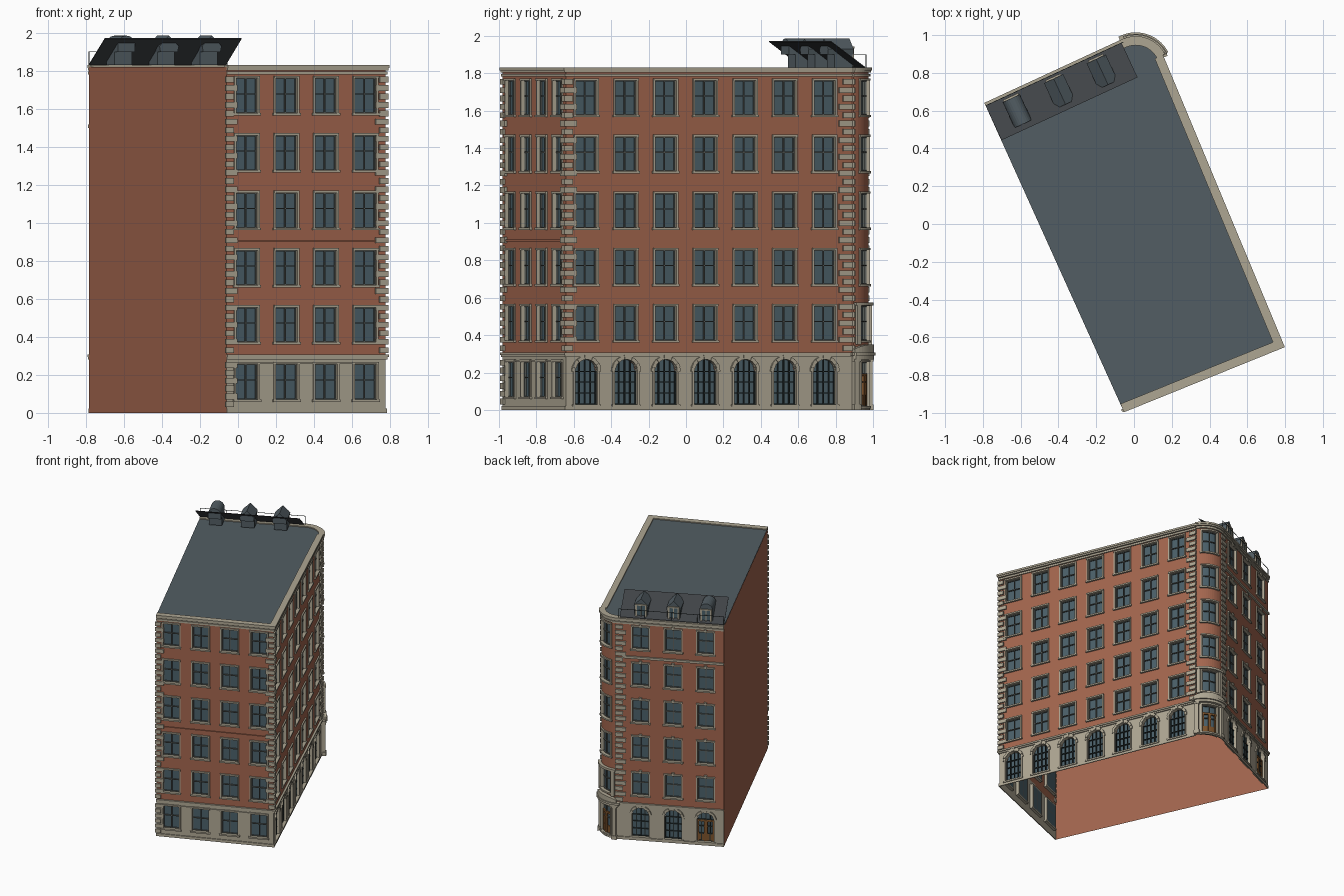
import bpy, bmesh, math
from mathutils import Vector as V

if "Cube" in bpy.data.objects:
    bpy.data.objects.remove(bpy.data.objects["Cube"])

MATS = {'brick': (.36, .13, .075), 'stone': (.42, .38, .29), 'roof': (.085, .11, .125), 'glass': (.07, .115, .14),
        'frame': (.10, .11, .10), 'dark': (.02, .03, .03), 'slate': (.05, .055, .06), 'wood': (.2, .085, .025)}
mats = {}
for k, c in MATS.items():
    mats[k] = bpy.data.materials.new(k)
    mats[k].diffuse_color = (*c, 1)

# Footprint: D -> rounded corner C -> B -> A (street sides), A -> D is the blank party wall
A, B, C, D = V((-.06, -.98)), V((.775, -.642)), V((.08, 1.025)), V((-.785, .625))
T = .15
d1, d2, d3 = (C - D).normalized(), (B - C).normalized(), (A - B).normalized()
left = lambda d: V((-d.y, d.x))
turn = d1.angle(d2)
R = T / math.tan((math.pi - turn) / 2) if turn else T
L0 = (C - D).length - T
L1 = L0 + R * turn
SB = L1 + (B - C).length - T
LB = (A - B).length
cen = D + d1 * L0 - left(d1) * R
a0 = math.atan2(left(d1).y, left(d1).x)
NARC = 16


def street(s, o):
    if s <= L0:
        return D + d1 * s + left(d1) * o
    if s >= L1:
        return B - d2 * (SB - s) + left(d2) * o
    a = a0 - (s - L0) / R
    return cen + V((math.cos(a), math.sin(a))) * (R + o)


def back(s, o):
    return B + d3 * s + left(d3) * o


def pt(f, s, o, z):
    p = f(s, o)
    return (p.x, p.y, z)


parts = {}


def face(name, mat, pts):
    bm = parts.setdefault(name, (bmesh.new(), mat))[0]
    bm.faces.new([bm.verts.new(p) for p in pts])


def splits(f, s0, s1, n=1):
    ss = {s0 + (s1 - s0) * i / n for i in range(n + 1)}
    if f is street:
        ss |= {s for s in (L0 + (L1 - L0) * i / NARC for i in range(NARC + 1)) if s0 + 1e-4 < s < s1 - 1e-4}
    return sorted(ss)


def box(name, mat, f, s0, s1, o0, o1, z0, z1, n=1):
    """Block in wall coordinates; z1 may be a function of s; bends round the corner."""
    top = z1 if callable(z1) else (lambda s: z1)
    ss = splits(f, s0, s1, n)
    rings = [[pt(f, s, o0, z0), pt(f, s, o1, z0), pt(f, s, o1, top(s)), pt(f, s, o0, top(s))] for s in ss]
    for p, q in zip(rings, rings[1:]):
        for i in range(4):
            j = (i + 1) % 4
            face(name, mat, [p[i], p[j], q[j], q[i]])
    face(name, mat, rings[0])
    face(name, mat, rings[-1][::-1])


def prism(name, mat, f, prof, o0, o1):
    n = len(prof)
    fr, bk = ([pt(f, s, o, z) for s, z in prof] for o in (o1, o0))
    face(name, mat, fr)
    face(name, mat, bk[::-1])
    for i in range(n):
        j = (i + 1) % n
        face(name, mat, [fr[i], bk[i], bk[j], fr[j]])


def panel(name, mat, f, s0, s1, o, zb, zt, n=1):
    """Outward-facing sheet; zb and zt are functions of s."""
    ss = splits(f, s0, s1, n)
    for a, b in zip(ss, ss[1:]):
        face(name, mat, [pt(f, b, o, zb(b)), pt(f, a, o, zb(a)), pt(f, a, o, zt(a)), pt(f, b, o, zt(b))])


DEP = -.022


def opening(f, c, w, zb, zt, kind):
    """Glazing, bars and stone surround of one opening; returns its head curve."""
    r = w / 2
    arch = kind in ('arch', 'archdoor')
    spring = zt - r
    head = (lambda s: spring + math.sqrt(max(0, r * r - (s - c) ** 2))) if arch else (lambda s: zt)
    n = 14 if arch else 1
    panel('window_glass', 'glass', f, c - r, c + r, DEP, lambda s: zb, head, n)
    fm = 'dark' if arch else 'frame'
    bar = lambda s0, s1, z0, z1: box('window_bars_' + fm, fm, f, s0, s1, DEP, DEP + .01, z0, z1)
    b = .005
    zmid = spring if arch else zb + (zt - zb) * .55
    for u in ((-.5, 0, .5) if arch else (0,)):
        bar(c + u * r - .003, c + u * r + .003, zb, head(c + u * r))
    for z in ((zb + .06, zb + .12, spring) if arch else (zmid,)):
        bar(c - r, c + r, z - .003, z + .003)
    bar(c - r, c - r + b, zb, zmid if arch else zt)
    bar(c + r - b, c + r, zb, zmid if arch else zt)
    bar(c - r, c + r, zb, zb + b)
    if not arch:
        bar(c - r, c + r, zt - b, zt)
    if 'door' in kind:
        for k in (-1, 1):
            box('door_leaves', 'wood', f, c + k * r / 2 - r * .46, c + k * r / 2 + r * .46, DEP, DEP + .008, zb, zb + .06)
            for e in (.1, .9):
                box('door_leaves', 'wood', f, c + k * r * e - .006, c + k * r * e + .006, DEP, DEP + .012, zb, zb + .17)
        box('door_leaves', 'wood', f, c - r, c + r, DEP, DEP + .013, zb + .16, zb + .175)
    # stone surround
    st = lambda s0, s1, z0, z1, o: box('window_surrounds', 'stone', f, s0, s1, DEP, o, z0, z1)
    j = .011
    for k in (-1, 1):
        e = c + k * (r + j / 2)
        st(e - j / 2, e + j / 2, zb, spring if arch else zt, .008)
    st(c - r - j - .005, c + r + j + .005, zb - .012, zb, .014)
    if arch:
        N = 11
        for i in range(N):
            t0, t1 = math.pi * i / N, math.pi * (i + 1) / N
            ro = r + (.028 if i == N // 2 else .02)
            prism('arch_voussoirs', 'stone', f, [(c + q * math.cos(t), spring + q * math.sin(t))
                  for q, t in ((r, t0), (ro, t0), (ro, t1), (r, t1))], DEP, .014 if i % 2 else .009)
    else:
        st(c - r - j, c + r + j, zt, zt + .012, .011)
        if f is street and c < L0:
            prism('keystones', 'stone', f, [(c - .007, zt), (c + .007, zt), (c + .011, zt + .024), (c - .011, zt + .024)], 0, .016)
    return head, n


def storey(f, s1, z0, z1, mat, ops):
    """Wall strip with openings cut out."""
    s, zlo, zhi = 0, (lambda x: z0), (lambda x: z1)
    nm = 'walls_' + mat
    for c, w, zb, zt, kind in sorted(ops):
        panel(nm, mat, f, s, c - w / 2, 0, zlo, zhi)
        head, n = opening(f, c, w, zb, zt, kind)
        panel(nm, mat, f, c - w / 2, c + w / 2, 0, zlo, lambda x: zb)
        panel(nm, mat, f, c - w / 2, c + w / 2, 0, head, zhi, n)
        s = c + w / 2
    panel(nm, mat, f, s, s1, 0, zlo, zhi)


# Window positions along the walls
W = .122
short = [.14, .387, .635]
mid = (L0 + L1) / 2
long_ = [SB - .116 - .2302 * i for i in range(7)]
rear = [.113, .338, .562, .787]
floors = [.372, .672, .974, 1.277, 1.578]

# Ground floor
storey(street, SB, 0, .29, 'stone', [(short[0], .13, .03, .27, 'archdoor')] + [(c, .13, .03, .27, 'arch') for c in short[1:] + long_]
       + [(mid, .12, .02, .255, 'door')])
storey(back, LB, 0, .29, 'stone', [(c, .125, .07, .257, 'win') for c in rear])
# Upper floors
lev = [.29, .615, .915, 1.22, 1.52, 1.82]
for i, zb in enumerate(floors):
    storey(street, SB, lev[i], lev[i + 1], 'brick', [(c, W, zb, zb + .183, 'win') for c in short + [mid] + long_])
    storey(back, LB, lev[i], lev[i + 1], 'brick', [(c, W, zb, zb + .183, 'win') for c in rear])
# Blank party wall
face('party_wall', 'brick', [(*D, 0), (*A, 0), (*A, 1.82), (*D, 1.82)])


# Horizontal bands, cornice and parapet coping
def band(name, z0, z1, o0, o1, mat='stone'):
    box(name, mat, street, 0, SB + o1, o0, o1, z0, z1)
    box(name, mat, back, 0, LB, o0, o1, z0, z1)


band('plinth', 0, .022, 0, .007)
band('ground_band', .282, .293, 0, .009)
band('ground_band', .293, .306, 0, .016)
band('cornice', 1.782, 1.797, 0, .009)
band('cornice', 1.803, 1.815, 0, .013)
band('coping', 1.815, 1.83, -.03, .018)
box('upper_band', 'stone', street, 0, L0 - .03, 0, .013, 1.5, 1.518)
box('brick_band', 'brick', back, .06, LB - .06, 0, .008, .9, .91)
box('rear_band', 'stone', back, .06, LB - .06, 0, .008, .258, .266)

# Quoins: alternating long and short blocks
z, k = .315, 0
while z < 1.76:
    l = .058 if k % 2 else .036
    q = lambda f, s0, s1, zz=z: box('quoins', 'stone', f, s0, s1, -.002, .012, zz, zz + .03)
    q(street, SB - l, SB + .012)
    q(back, 0, l)
    q(back, LB - l, LB + .008)
    q(street, L0 - l, L0 + .022)
    q(street, L1 - .022, L1 + l + .018)
    z += .0445
    k += 1
for i in range(6):
    box('quoins', 'stone', back, LB - (.058 if i % 2 else .036), LB + .008, 0, .012, .03 + i * .0415, .06 + i * .0415)

# Roof deck
outline = [pt(street, s, 0, 1.822) for s in splits(street, 0, SB)] + [(*A, 1.822)]
face('roof_deck', 'roof', outline[::-1])

# Sloped roof slab over the short street side
sl = [[(s, o, z) for o, z in ((0, 1.828), (-.2, 1.968), (-.2, 1.972), (0, 1.834))] for s in (0, L0 - .01)]
sl = [[pt(street, *p) for p in r] for r in sl]
for i in range(4):
    j = (i + 1) % 4
    face('sloped_roof', 'slate', [sl[0][i], sl[0][j], sl[1][j], sl[1][i]])
face('sloped_roof', 'slate', sl[0])
face('sloped_roof', 'slate', sl[1][::-1])

# Dormers: one arched, two gabled
for i, c in enumerate(short):
    h = .05
    box('dormer_bodies', 'roof', street, c - h, c + h, -.13, -.025, 1.83, 1.9)
    if i == 0:
        cap = [(c + h * math.cos(math.pi * t / 12), 1.935 + h * math.sin(math.pi * t / 12)) for t in range(13)]
    else:
        cap = [(c + h + .006, 1.93), (c, 1.985), (c - h - .006, 1.93)]
    prism('dormer_heads', 'roof', street, [(c - h, 1.9), (c + h, 1.9)] + cap, -.17, -.02)
    box('dormer_glass', 'glass', street, c - .03, c + .03, -.03, -.017, 1.85, 1.93)
    for s in (c - .037, c, c + .037):
        w = .003 if s == c else .007
        box('dormer_frames', 'stone', street, s - w, s + w, -.03, -.012, 1.835, 1.935)
    box('dormer_frames', 'stone', street, c - .044, c + .044, -.03, -.01, 1.932, 1.942)

# Roof railing
box('railing', 'dark', street, 0, L0, .0, .003, 1.898, 1.901)
for i in range(5):
    s = i * (L0 - .003) / 4
    box('railing', 'dark', street, s, s + .003, 0, .003, 1.83, 1.9)

# Corner entrance: pilasters, entablature and curved pediment
for s in (L0 + .028, L1 - .028):
    box('entrance_columns', 'stone', street, s - .013, s + .013, 0, .022, .03, .27)
    box('entrance_columns', 'stone', street, s - .019, s + .019, 0, .028, 0, .03)
    box('entrance_columns', 'stone', street, s - .018, s + .018, 0, .027, .258, .272)
    # first-floor corner window surround
    box('corner_window_surround', 'stone', street, s - .012 + (.012 if s < mid else -.012),
        s + .012 + (.012 if s < mid else -.012), 0, .02, .35, .56)
box('entrance_canopy', 'stone', street, L0, L1, 0, .028, .27, .29)
box('entrance_canopy', 'stone', street, L0 - .012, L1 + .012, 0, .038, .29, .306)
half = (L1 - L0) / 2
box('entrance_pediment', 'stone', street, L0 + .01, L1 - .01, 0, .03, .3,
    lambda s: .308 + .042 * math.sqrt(max(0, 1 - ((s - mid) / half) ** 2)))
box('corner_window_surround', 'stone', street, L0 + .02, L1 - .02, 0, .026, .557, .575)

# Turn the collected geometry into objects
for name, (bm, mat) in parts.items():
    bmesh.ops.remove_doubles(bm, verts=bm.verts, dist=1e-6)
    if not name.startswith(('walls', 'window_glass', 'party', 'roof_deck')):
        bmesh.ops.recalc_face_normals(bm, faces=bm.faces)
    me = bpy.data.meshes.new(name)
    bm.to_mesh(me)
    bm.free()
    me.materials.append(mats[mat])
    bpy.context.collection.objects.link(bpy.data.objects.new(name, me))

for m in bpy.data.materials:
    if m.users and not m.is_grease_pencil:
        m.use_nodes = True
        m.node_tree.nodes["Principled BSDF"].inputs["Base Color"].default_value = m.diffuse_color
